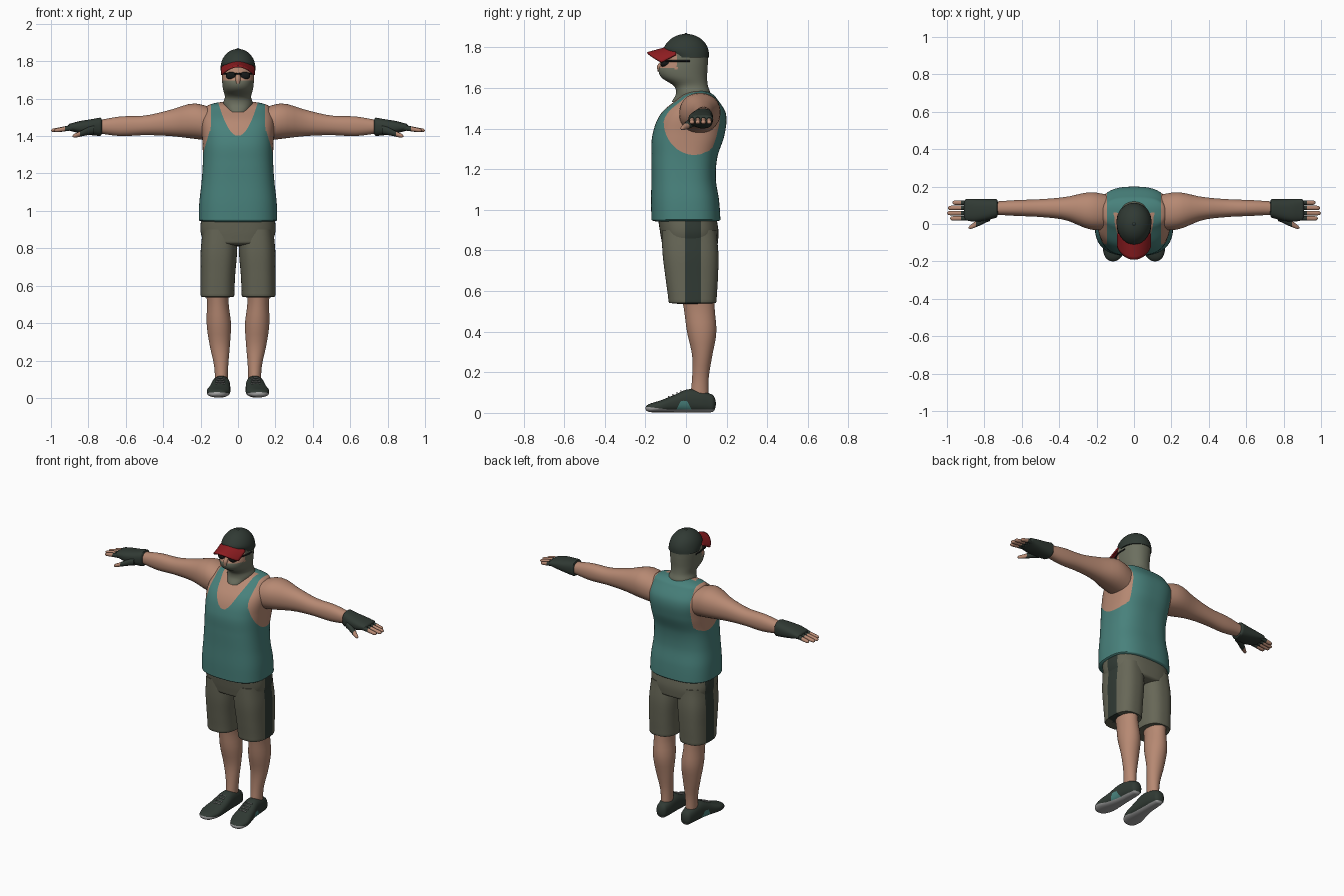
import bpy, bmesh, math

cube = bpy.data.objects.get("Cube")
if cube:
    bpy.data.objects.remove(cube)


def material(name, red, green, blue):
    mat = bpy.data.materials.new(name)
    mat.use_nodes = True
    colour = (red, green, blue, 1)
    mat.diffuse_color = colour
    mat.node_tree.nodes["Principled BSDF"].inputs["Base Color"].default_value = colour
    return mat


SKIN = material("skin", .47, .25, .17)
TEAL = material("teal_cloth", .065, .22, .2)
OLIVE = material("olive_cloth", .135, .135, .095)
GAITER = material("grey_green_cloth", .15, .16, .115)
DARK = material("dark_green", .03, .042, .034)
RED = material("red_brim", .27, .012, .015)
SOLE = material("sole_grey", .36, .36, .36)
BLACK = material("black_lens", .008, .009, .009)


def finish(name, bm, mat, mirror=False):
    bmesh.ops.recalc_face_normals(bm, faces=bm.faces)
    mesh = bpy.data.meshes.new(name)
    bm.to_mesh(mesh)
    bm.free()
    mesh.materials.append(mat)
    mesh.shade_smooth()
    mesh.set_sharp_from_angle(angle=math.radians(50))
    part = bpy.data.objects.new(name, mesh)
    bpy.context.collection.objects.link(part)
    if mirror:
        part.modifiers.new("mirror", "MIRROR").use_mirror_merge = False
    return part


def blend(values, t):
    """Smooth curve through evenly spaced values, or a constant."""
    if not isinstance(values, list):
        return values
    last = len(values) - 1
    i = min(int(t * last), last - 1)
    t = t * last - i
    a, b, c, d = (values[min(max(k, 0), last)] for k in range(i - 1, i + 3))
    return b + t * ((c - a) / 2 + t * ((2 * a - 5 * b + 4 * c - d) / 2
                    + t * (3 * b - 3 * c + d - a) / 2))


def dome(distance, length):
    """Shrink factor that rounds off an end over the given length."""
    if distance >= length:
        return 1
    return max(math.sqrt(1 - (1 - distance / length) ** 2), .05)


def loft(name, mat, axis, span, left, right, near, far,
         start_round=0, end_round=0, mirror=False, sides=32, power=2.2, steps=24):
    """Rounded sections along an axis between four outline curves; left=None is symmetric."""
    bm = bmesh.new()
    rings = []
    start, stop = span
    for step in range(steps + 1):
        t = (1 - math.cos(math.pi * step / steps)) / 2
        place = start + (stop - start) * t
        length = abs(stop - start)
        shrink = dome(t * length, start_round) * dome((1 - t) * length, end_round)
        hi_a, lo_b, hi_b = blend(right, t), blend(near, t), blend(far, t)
        lo_a = -hi_a if left is None else blend(left, t)
        ring = []
        for k in range(sides):
            turn = math.tau * (k + .5) / sides
            c, s = math.cos(turn), math.sin(turn)
            c = math.copysign(abs(c) ** (2 / power), c) * shrink
            s = math.copysign(abs(s) ** (2 / power), s) * shrink
            a = (lo_a + hi_a + (hi_a - lo_a) * c) / 2
            b = (lo_b + hi_b + (hi_b - lo_b) * s) / 2
            ring.append(bm.verts.new({"x": (place, a, b), "y": (a, place, b),
                                      "z": (a, b, place)}[axis]))
        rings.append(ring)
    for lower, upper in zip(rings, rings[1:]):
        for k in range(sides):
            bm.faces.new((lower[k - 1], lower[k], upper[k], upper[k - 1]))
    bm.faces.new(rings[0])
    bm.faces.new(rings[-1])
    return finish(name, bm, mat, mirror)


def paint(part, mat, rule):
    """Cut the faces along rule = 0 and colour the side where it is positive."""
    part.data.materials.append(mat)
    bm = bmesh.new()
    bm.from_mesh(part.data)
    cuts = set()
    for edge in list(bm.edges):
        a, b = (rule(vert.co) for vert in edge.verts)
        if a * b < 0:
            cuts.add(bmesh.utils.edge_split(edge, edge.verts[0], a / (a - b))[1])
    for face in list(bm.faces):
        ends = [vert for vert in face.verts if vert in cuts]
        if len(ends) == 2:
            bmesh.utils.face_split(face, *ends)
    for face in bm.faces:
        if rule(face.calc_center_median()) > 0:
            face.material_index = len(part.data.materials) - 1
    bm.to_mesh(part.data)
    bm.free()


def armhole(p):
    return min(abs(p.x) - .145, 1 - math.hypot((p.y - .04) / .15, (p.z - 1.435) / .165))


def neckline(p):
    return min(.06 - p.y, p.z - 1.4 - 16 * p.x ** 2)


def side_stripe(p):
    return min(abs(p.x) - .13, .04 - abs(p.y - .035))


def shoe_panel(p):
    return min(p.x - .1, .06 - p.z, .045 - abs(p.y + .01) - p.z / 2)


def shoe_sole(p):
    return .016 + max(0, -.08 - p.y) / 8 - p.z


# Torso wearing a tank top
torso = loft("torso_and_tank_top", TEAL, "z", (.935, 1.587), None,
             right=[.21, .207, .195, .188, .19, .195, .16],
             near=[-.17, -.172, -.17, -.17, -.165, -.12, 0],
             far=[.17, .163, .147, .155, .19, .195, .13],
             start_round=.015, end_round=.03, sides=96, power=2.7, steps=70)
paint(torso, SKIN, armhole)
paint(torso, SKIN, neckline)

# Arms
loft("arms", SKIN, "x", (.1, .76), mirror=True,
     left=[-.03, -.03, .02, .037, .043, .05], right=[.15, .17, .145, .133, .128, .12],
     near=[1.37, 1.385, 1.4, 1.405, 1.4, 1.415], far=[1.54, 1.575, 1.54, 1.51, 1.505, 1.485])

# Fingerless gloves and fingers
loft("gloves", DARK, "x", (.725, .91), [.035, .02, .012, .02], .133,
     [1.4, 1.405, 1.415, 1.43], [1.5, 1.49, 1.48, 1.465],
     start_round=.01, end_round=.01, mirror=True, power=2.6)
for i, name in enumerate(("index", "middle", "ring", "little")):
    y = .03 + .028 * i
    tip = 1 - .01 * (i - 1.3) ** 2
    finger = loft(name + "_fingers", DARK, "x", (.88, tip), y - .012, y + .012,
                  [1.43, 1.42], [1.46, 1.44], end_round=.015, mirror=True, sides=12, steps=12)
    paint(finger, SKIN, lambda p: p.x - .925)
thumb = loft("thumbs", DARK, "x", (.77, .885), [.015, -.01, -.03], [.06, .03, -.01],
             [1.41, 1.39], [1.46, 1.41], end_round=.015, mirror=True, sides=16, steps=12)
paint(thumb, SKIN, lambda p: p.x - .845)

# Head covered by a neck gaiter, open around the eyes
head = loft("head_and_gaiter", GAITER, "z", (1.53, 1.81), None,
            right=[.06, .08, .07, .08, .085, .086, .086, .08],
            near=[-.07, -.05, -.06, -.12, -.135, -.115, -.105, -.09],
            far=[.1, .12, .108, .104, .106, .108, .108, .09], sides=48, steps=40)
paint(head, SKIN, lambda p: min(p.z - 1.697, -.045 - p.y))
loft("nose", SKIN, "z", (1.68, 1.74), None, [.012, .015, .008], [-.14, -.142, -.118], -.1,
     sides=16, steps=8)

# Sunglasses
loft("sunglass_lenses", BLACK, "y", (-.08, -.126), .01, .064, 1.703, 1.743,
     end_round=.012, mirror=True, steps=12)
loft("sunglass_bridge", BLACK, "x", (-.02, .02), -.128, -.116, 1.728, 1.738, sides=8, steps=2)
loft("sunglass_temples", BLACK, "y", (-.1, .02), [.055, .078, .08], [.068, .089, .09],
     1.728, 1.738, mirror=True, sides=8, steps=8)

# Cap crown, button and brim
loft("cap_crown", DARK, "z", (1.75, 1.866), None, .093, [-.08, -.113, -.113, -.113], .113,
     end_round=.1, sides=48, power=2)
loft("cap_button", DARK, "z", (1.86, 1.87), None, .01, -.01, .01, end_round=.008, sides=12, steps=6)
bm = bmesh.new()
bmesh.ops.create_grid(bm, x_segments=24, y_segments=8, size=1)
for vert in bm.verts:
    across, out = vert.co.x, (vert.co.y + 1) / 2
    vert.co = (.088 * across, -.05 - .14 * out * math.sqrt(1 - .75 * across ** 2),
               1.81 - .038 * out - .046 * across ** 2)
brim = finish("cap_brim", bm, RED)
solid = brim.modifiers.new("thickness", "SOLIDIFY")
solid.thickness = .009
solid.offset = 0

# Shorts with dark side stripes
hips = loft("shorts_hips", OLIVE, "z", (.81, .97), None, [.18, .2, .197],
            [-.115, -.128, -.138], [.155, .16, .15], start_round=.02, sides=64, power=2.7)
legs = loft("shorts_legs", OLIVE, "z", (.535, .9), [.02, .015, .005, .005], [.2, .2, .2, .19],
            [-.085, -.1, -.115, -.12], [.15, .157, .16, .15],
            start_round=.008, mirror=True, sides=48, power=2.6)
paint(hips, DARK, side_stripe)
paint(legs, DARK, side_stripe)

# Lower legs
loft("lower_legs", SKIN, "z", (.06, .62), mirror=True, power=2,
     left=[.055, .052, .043, .037, .05, .045], right=[.122, .128, .152, .168, .166, .175],
     near=[.02, .03, .03, .005, -.01, -.03], far=[.11, .112, .13, .15, .142, .14])

# Shoes with grey soles, teal side panels and laces
shoe = loft("shoes", DARK, "y", (.147, -.2), mirror=True, sides=40, power=2.5, steps=36,
            left=[.055, .045, .042, .041, .045, .075], right=[.12, .132, .14, .153, .167, .15],
            near=.003, far=[.085, .11, .116, .087, .06, .042], start_round=.02, end_round=.03)
paint(shoe, TEAL, shoe_panel)
paint(shoe, SOLE, shoe_sole)
for i in range(4):
    y, z = -.025 - .02 * i, .108 - .0095 * i
    loft(f"lace_{i + 1}", SOLE, "x", (.07, .12), y - .003, y + .003,
         [z - .006, z - .002, z - .006], [z, z + .004, z], mirror=True, sides=8, steps=6)
